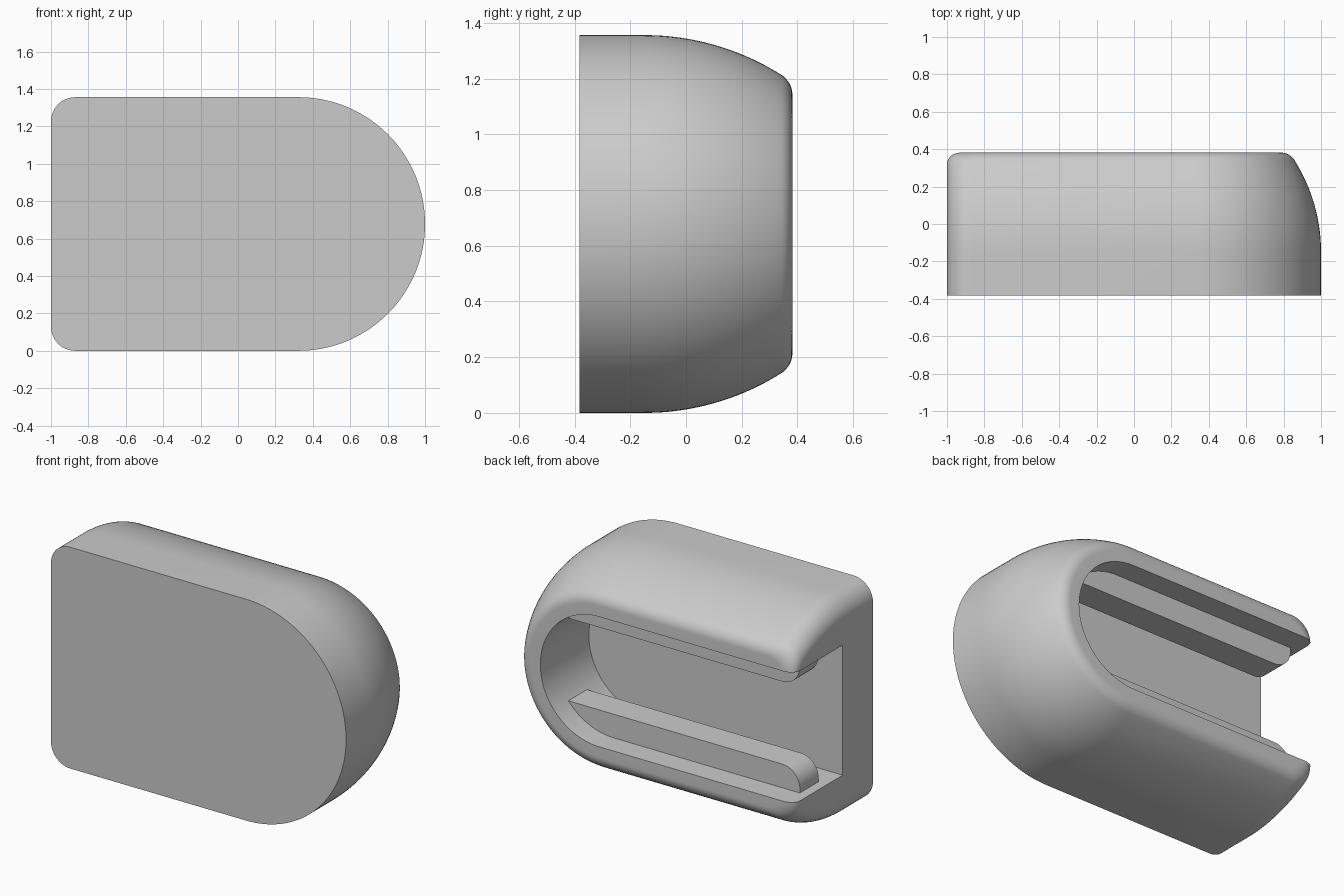
import bpy, bmesh
from math import sin, cos, pi, asin, sqrt

cube = bpy.data.objects.get("Cube")
if cube:
    bpy.data.objects.remove(cube, do_unlink=True)

CX, CZ, R = 0.322, 0.678, 0.678      # centre and radius of the round end
BACK, SLOT_R, FLOOR = 0.382, 0.398, -0.088

grey = bpy.data.materials.new("plain_grey")
grey.use_nodes = True
grey.diffuse_color = (0.6, 0.6, 0.6, 1)
grey.node_tree.nodes["Principled BSDF"].inputs["Base Color"].default_value = (0.6, 0.6, 0.6, 1)


def arc(cx, cz, r, start, end, steps):
    span = end - start
    return [(cx + r * cos(start + span * i / steps), cz + r * sin(start + span * i / steps))
            for i in range(steps + 1)]


def outline(r, left, corner):
    """D-shaped loop: round end on +x, optional small corners on -x."""
    pts = arc(CX, CZ, r, -pi / 2, pi / 2, 64)
    if corner:
        pts += arc(left + corner, CZ + r - corner, corner, pi / 2, pi, 12)
        pts += arc(left + corner, CZ - r + corner, corner, pi, 1.5 * pi, 12)
    else:
        pts += [(left, CZ + r), (left, CZ - r)]
    return pts


def loft(name, rings):
    """Skin a stack of (y, points) loops and cap both ends."""
    bm = bmesh.new()
    loops = [[bm.verts.new((x, y, z)) for x, z in pts] for y, pts in rings]
    n = len(loops[0])
    for a, b in zip(loops, loops[1:]):
        for i in range(n):
            bm.faces.new((a[i], a[(i + 1) % n], b[(i + 1) % n], b[i]))
    bm.faces.new(loops[0])
    bm.faces.new(loops[-1])
    bmesh.ops.recalc_face_normals(bm, faces=bm.faces)
    mesh = bpy.data.meshes.new(name)
    bm.to_mesh(mesh)
    bm.free()
    mesh.materials.append(grey)
    obj = bpy.data.objects.new(name, mesh)
    bpy.context.collection.objects.link(obj)
    return obj


def smooth(obj):
    bpy.ops.object.select_all(action="DESELECT")
    obj.select_set(True)
    bpy.context.view_layer.objects.active = obj
    bpy.ops.object.shade_smooth_by_angle(angle=0.5)


def flat_end(y, radius=0.065):
    """x of the flat end, rounded over where it meets the back."""
    rise = max(0, y - (BACK - radius))
    return -1 + radius - sqrt(max(0, radius ** 2 - rise ** 2))


# Side profile: straight band, wide curve, then a tight back edge
curve_start, curve_r, curve_end = -0.15, 0.92, 0.342
turn = asin((curve_end - curve_start) / curve_r)
edge_r = (BACK - curve_end) / (1 - sin(turn))
profile = [(-BACK, R)]
for i in range(25):
    a = turn * i / 24
    profile.append((curve_start + curve_r * sin(a), R - curve_r * (1 - cos(a))))
y0, r0 = profile[-1]
for i in range(1, 11):
    a = turn + (pi / 2 - turn) * i / 10
    profile.append((y0 + edge_r * (sin(a) - sin(turn)), r0 - edge_r * (cos(turn) - cos(a))))

shell = loft("shell", [(y, outline(r, flat_end(y), 0.13)) for y, r in profile])

# Slot open to the back and to the flat end
cutter = loft("slot_cutter", [(y, outline(SLOT_R, -1.3, 0)) for y in (FLOOR, 0.6)])
cutter.hide_render = True
cut = shell.modifiers.new("slot", "BOOLEAN")
cut.operation, cut.solver, cut.object = "DIFFERENCE", "EXACT", cutter
bpy.context.view_layer.objects.active = shell
bpy.ops.object.modifier_apply(modifier=cut.name)
bpy.data.objects.remove(cutter, do_unlink=True)
smooth(shell)

# Guide rails along both slot walls, with a rounded leading corner
rail = [(-0.94, 0.25), (0.32, 0.25), (0.6, 0.32), (0.69, 0.425)]
rail += arc(-0.82, 0.305, 0.12, pi / 2, pi, 12)
for name, flip in (("lower_rail", False), ("upper_rail", True)):
    pts = [(x, 2 * CZ - z if flip else z) for x, z in rail]
    smooth(loft(name, [(y, pts) for y in (0.06, 0.24)]))
